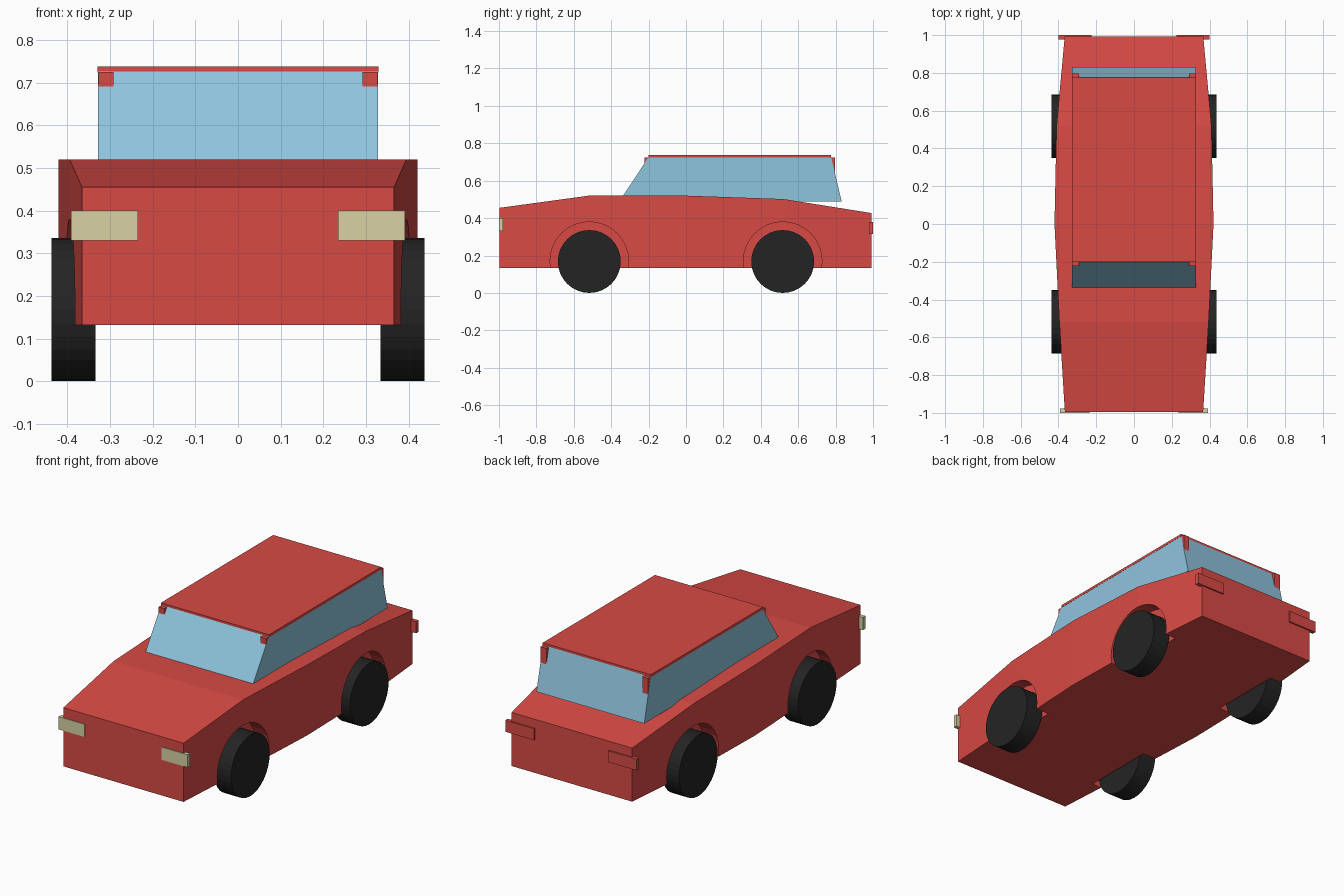
import bpy, bmesh, math
from mathutils import Matrix

if "Cube" in bpy.data.objects:
    bpy.data.objects.remove(bpy.data.objects["Cube"])


def material(name, srgb):
    m = bpy.data.materials.new(name)
    m.diffuse_color = [c / 12.92 if c < 0.04 else ((c + 0.055) / 1.055) ** 2.4 for c in srgb] + [1]
    m.use_nodes = True
    m.node_tree.nodes["Principled BSDF"].inputs["Base Color"].default_value = m.diffuse_color
    return m


RED = material("red_paint", (0.85, 0.29, 0.27))
GLASS = material("blue_glass", (0.56, 0.77, 0.87))
TYRE = material("black_rubber", (0.14, 0.14, 0.14))
LAMP = material("cream_lamp", (0.85, 0.82, 0.65))


def finish(name, bm, mat):
    bmesh.ops.recalc_face_normals(bm, faces=bm.faces)
    me = bpy.data.meshes.new(name)
    bm.to_mesh(me)
    bm.free()
    me.materials.append(mat)
    ob = bpy.data.objects.new(name, me)
    bpy.context.collection.objects.link(ob)
    return ob


def loft(name, rings, mat):
    """Skin a row of equal-sized point rings and cap both ends."""
    bm = bmesh.new()
    vs = [[bm.verts.new(p) for p in r] for r in rings]
    n = len(vs[0])
    for a, b in zip(vs, vs[1:]):
        for i in range(n):
            bm.faces.new((a[i], a[(i + 1) % n], b[(i + 1) % n], b[i]))
    bm.faces.new(vs[0])
    bm.faces.new(vs[-1])
    return finish(name, bm, mat)


def box(name, x, y, z, mat):
    return loft(name, [[(x[0], b, c), (x[1], b, c), (x[1], b, z[1]), (x[0], b, z[1])]
                       for b in y for c in (z[0],)], mat)


def cylinder(name, x0, x1, y, z, r, seg, mat):
    bm = bmesh.new()
    bmesh.ops.create_cone(bm, cap_ends=True, segments=seg, radius1=r, radius2=r, depth=abs(x1 - x0),
                          matrix=Matrix.Translation(((x0 + x1) / 2, y, z)) @ Matrix.Rotation(math.pi / 2, 4, 'Y'))
    return finish(name, bm, mat)


# Body: stations of (y, half width, top height)
stations = [(-0.996, 0.366, 0.455), (-0.52, 0.395, 0.52), (0, 0.421, 0.52),
            (0.52, 0.41, 0.502), (0.992, 0.367, 0.427)]
body = loft("body", [[(-w, y, 0.132), (w, y, 0.132), (w, y, t), (-w, y, t)]
                     for y, w, t in stations], RED)

# Wheels, and wheel arches cut into the body
for s, side in ((1, "right"), (-1, "left")):
    for y, end in ((-0.517, "front"), (0.517, "rear")):
        cut = cylinder("arch_cutter", s * 0.325, s * 0.6, y, 0.17, 0.21, 32, RED)
        cut.hide_render = True
        mod = body.modifiers.new("arch", 'BOOLEAN')
        mod.operation, mod.solver, mod.object = 'DIFFERENCE', 'EXACT', cut
        bpy.context.view_layer.objects.active = body
        bpy.ops.object.modifier_apply(modifier=mod.name)
        bpy.data.objects.remove(cut)
        cylinder(f"{end}_{side}_wheel", s * 0.334, s * 0.437, y, 0.168, 0.168, 32, TYRE)

# Glass cabin: side profile carried across the car
profile = [(-0.356, 0.49), (0.832, 0.49), (0.776, 0.726), (-0.2, 0.726)]
loft("cabin_glass", [[(x, y, z) for y, z in profile] for x in (-0.328, 0.328)], GLASS)

# Roof panel
box("roof", (-0.329, 0.329), (-0.2, 0.776), (0.724, 0.738), RED)

# Roof corner posts, headlights and tail lights on both sides
for s, side in ((1, "right"), (-1, "left")):
    post = (s * 0.292, s * 0.3275)
    box(f"front_{side}_post", post, (-0.223, -0.19), (0.688, 0.7245), RED)
    box(f"rear_{side}_post", post, (0.76, 0.797), (0.62, 0.7245), RED)
    box(f"{side}_headlight", (s * 0.235, s * 0.392), (-1.0, -0.978), (0.33, 0.4), LAMP)
    box(f"{side}_tail_light", (s * 0.225, s * 0.4), (0.978, 1.0), (0.315, 0.378), RED)
